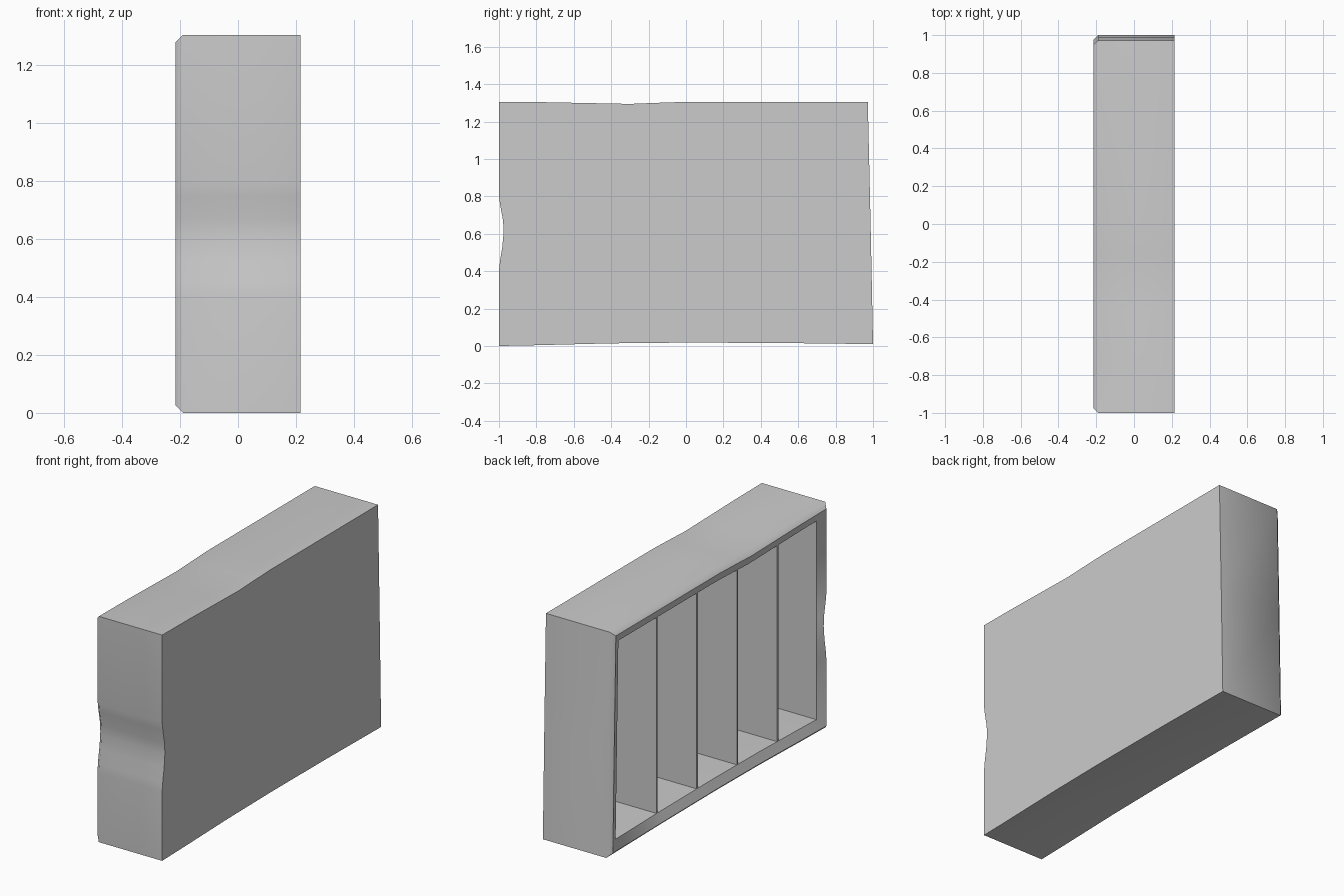
import bpy
import bmesh
import math

cube = bpy.data.objects.get("Cube")
if cube:
    bpy.data.objects.remove(cube, do_unlink=True)

# One plain grey for everything
grey = bpy.data.materials.new("plain_grey")
grey.use_nodes = True
grey.diffuse_color = (0.6, 0.6, 0.6, 1)
grey.node_tree.nodes["Principled BSDF"].inputs["Base Color"].default_value = (0.6, 0.6, 0.6, 1)

MID_Z = 0.653
WALL = 0.076
BACK = 0.19


def finish(bm, name):
    bmesh.ops.recalc_face_normals(bm, faces=bm.faces)
    mesh = bpy.data.meshes.new(name)
    bm.to_mesh(mesh)
    bm.free()
    obj = bpy.data.objects.new(name, mesh)
    bpy.context.collection.objects.link(obj)
    mesh.materials.append(grey)
    return obj


def inset_point(y, z, amount):
    """Outline point moved inwards, keeping the warped outline."""
    return y * (1 - amount), MID_Z + (z - MID_Z) * (1 - amount / MID_Z)


def inner_point(y, z):
    """Outline point dropped onto the opening, whose two ends are straight."""
    if z < 0.03:
        z += WALL
    elif z > 1.25:
        z -= WALL + 0.005
    return min(max(y, -0.92), 0.916 - 0.022 * z), z


# Slightly warped side outline of the case, as (y, z)
outline = [
    (-1, 0), (-0.8, 0.004), (-0.4, 0.014), (0, 0.018), (0.5, 0.016), (1, 0.01),
    (0.987, 0.65), (0.972, 1.305),
    (0, 1.305), (-0.15, 1.3), (-0.3, 1.294), (-0.45, 1.297), (-0.75, 1.303), (-1, 1.305),
    (-1, 0.8), (-0.993, 0.75), (-0.978, 0.67), (-0.975, 0.61), (-0.982, 0.53), (-0.995, 0.45), (-1, 0.4),
]

# Case: outer wall, bevelled rim, inner wall and back panel
bm = bmesh.new()
rings = []
for x, amount in [(0.215, 0), (-0.19, 0), (-0.215, 0.025)]:
    rings.append([bm.verts.new((x, *inset_point(y, z, amount))) for y, z in outline])
for x in (-0.19, BACK):
    rings.append([bm.verts.new((x, *inner_point(y, z))) for y, z in outline])
n = len(outline)
for a, b in zip(rings, rings[1:]):
    for i in range(n):
        j = (i + 1) % n
        bm.faces.new((a[i], a[j], b[j], b[i]))
bm.faces.new(rings[0])
bm.faces.new(rings[-1])
case = finish(bm, "case")
bpy.ops.object.select_all(action="DESELECT")
case.select_set(True)
bpy.context.view_layer.objects.active = case
bpy.ops.object.shade_smooth_by_angle(angle=math.radians(50))

# Four thin upright dividers making five compartments
for k in range(4):
    bm = bmesh.new()
    bmesh.ops.create_cube(bm, size=1)
    for v in bm.verts:
        v.co.x = BACK + 0.01 if v.co.x > 0 else -0.189
        v.co.y = -0.567 + 0.367 * k + v.co.y * 0.012
        v.co.z = 1.24 if v.co.z > 0 else 0.06
    finish(bm, f"divider_{k + 1}")
